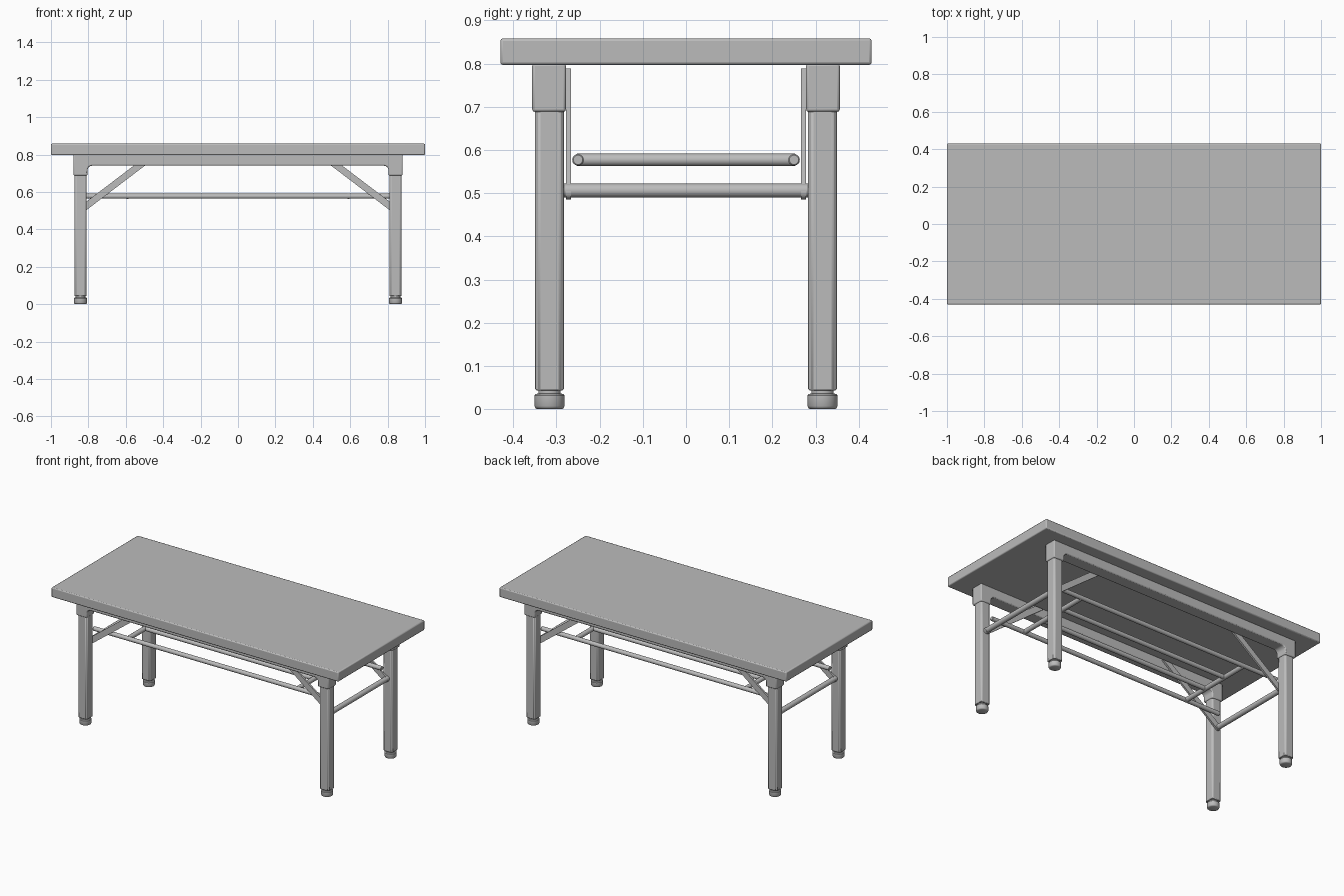
import bpy, bmesh, math
from mathutils import Vector

if "Cube" in bpy.data.objects:
    bpy.data.objects.remove(bpy.data.objects["Cube"])

grey = bpy.data.materials.new("warm_grey")
grey.diffuse_color = (0.5, 0.5, 0.5, 1)
grey.use_nodes = True
grey.node_tree.nodes["Principled BSDF"].inputs["Base Color"].default_value = grey.diffuse_color


def finish(name, bm, bevel=0.0, segments=2):
    bmesh.ops.recalc_face_normals(bm, faces=bm.faces)
    me = bpy.data.meshes.new(name)
    bm.to_mesh(me)
    bm.free()
    me.materials.append(grey)
    ob = bpy.data.objects.new(name, me)
    bpy.context.collection.objects.link(ob)
    if bevel:
        mod = ob.modifiers.new("edge_bevel", 'BEVEL')
        mod.width, mod.segments = bevel, segments
        mod.limit_method = 'ANGLE'
    bpy.ops.object.select_all(action='DESELECT')
    ob.select_set(True)
    bpy.context.view_layer.objects.active = ob
    bpy.ops.object.shade_smooth_by_angle(angle=math.radians(35))
    return ob


def extrude(name, pts, axis, lo, hi, bevel=0.0, segments=2):
    """Extrude a 2D outline along 'Y' (points are x, z) or 'Z' (points are x, y)."""
    bm = bmesh.new()
    place = (lambda p: (p[0], lo, p[1])) if axis == 'Y' else (lambda p: (p[0], p[1], lo))
    face = bm.faces.new([bm.verts.new(place(p)) for p in pts])
    ext = bmesh.ops.extrude_face_region(bm, geom=[face])
    move = Vector((0, hi - lo, 0) if axis == 'Y' else (0, 0, hi - lo))
    verts = [g for g in ext['geom'] if isinstance(g, bmesh.types.BMVert)]
    bmesh.ops.translate(bm, verts=verts, vec=move)
    return finish(name, bm, bevel, segments)


def lathe(name, profile, start, direction, sides=24):
    """Capped round solid; profile holds (distance along axis, radius)."""
    bm = bmesh.new()
    turn = Vector((0, 0, 1)).rotation_difference(Vector(direction))
    rings = []
    for d, r in profile:
        rings.append([bm.verts.new(Vector(start) + turn @ Vector(
            (r * math.cos(a), r * math.sin(a), d)))
            for a in (2 * math.pi * i / sides for i in range(sides))])
    for a, b in zip(rings, rings[1:]):
        for i in range(sides):
            j = (i + 1) % sides
            bm.faces.new((a[i], a[j], b[j], b[i]))
    bm.faces.new(rings[0])
    bm.faces.new(rings[-1])
    return finish(name, bm)


def rod(name, start, direction, length, r):
    return lathe(name, [(0, r * 0.8), (0.003, r), (length - 0.003, r), (length, r * 0.8)],
                 start, direction, 16)


LEG_X, LEG_Y = 0.842, 0.316

# Table top
extrude("table_top", [(-1, -0.43), (1, -0.43), (1, 0.43), (-1, 0.43)], 'Z', 0.797, 0.858, 0.006)

# Side frames: rail and leg sockets in one outline with rounded inner corners
arc = [(0.78 + 0.025 * math.cos(a), 0.715 + 0.025 * math.sin(a))
       for a in (math.pi / 2 * i / 6 for i in range(7))]
half = [(0.88, 0.80), (0.88, 0.688), (0.805, 0.688)] + arc
outline = half + [(-x, z) for x, z in reversed(half)]
for sy, side in ((-1, "front"), (1, "back")):
    lo, hi = sorted((sy * 0.278, sy * 0.356))
    extrude(side + "_rail", outline, 'Y', lo, hi, 0.006)

    for sx, end in ((-1, "left"), (1, "right")):
        tag = side + "_" + end
        # Leg with chamfered corners
        h, c = 0.033, 0.009
        ring = [(h, c - h), (h, h - c), (h - c, h), (c - h, h),
                (-h, h - c), (-h, c - h), (c - h, -h), (h - c, -h)]
        extrude(tag + "_leg", [(sx * LEG_X + x, sy * LEG_Y + y) for x, y in ring],
                'Z', 0.043, 0.72, 0.003, 1)
        # Round foot
        lathe(tag + "_foot", [(0, 0.028), (0.002, 0.032), (0.007, 0.035), (0.031, 0.035),
                              (0.035, 0.032), (0.036, 0.026), (0.046, 0.026)],
              (sx * LEG_X, sy * LEG_Y, 0), (0, 0, 1))
        # Diagonal folding brace, a flat strip with a rounded lower end
        a = math.atan(0.76)
        w, n = 0.018, 8
        low = [(0.84, 0.503)] * (n + 1)
        tip = [(x + w * math.cos(t), z + w * math.sin(t)) for (x, z), t in
               zip(low, [math.pi / 2 - a - math.pi + math.pi * i / n for i in range(n + 1)])]
        top_z = 0.788
        ends = [(x - (top_z - z) / 0.76, top_z) for x, z in (tip[-1], tip[0])]
        lo2, hi2 = sorted((sy * 0.266, sy * 0.278))
        extrude(tag + "_brace", [(sx * x, z) for x, z in tip + ends], 'Y', lo2, hi2)

# Stretchers between the legs at each end
for sx, end in ((-1, "left"), (1, "right")):
    rod(end + "_stretcher", (sx * LEG_X, -0.29, 0.506), (0, 1, 0), 0.58, 0.016)
    rod(end + "_shelf_crossbar", (sx * 0.59, -0.255, 0.577), (0, 1, 0), 0.51, 0.0145)

# Shelf rods: long outer pair and short inner pair
for i, (y, length) in enumerate(((-0.25, 1.66), (-0.083, 1.18), (0.083, 1.18), (0.25, 1.66))):
    rod("shelf_rod_%d" % (i + 1), (-length / 2, y, 0.577), (1, 0, 0), length, 0.0135)
